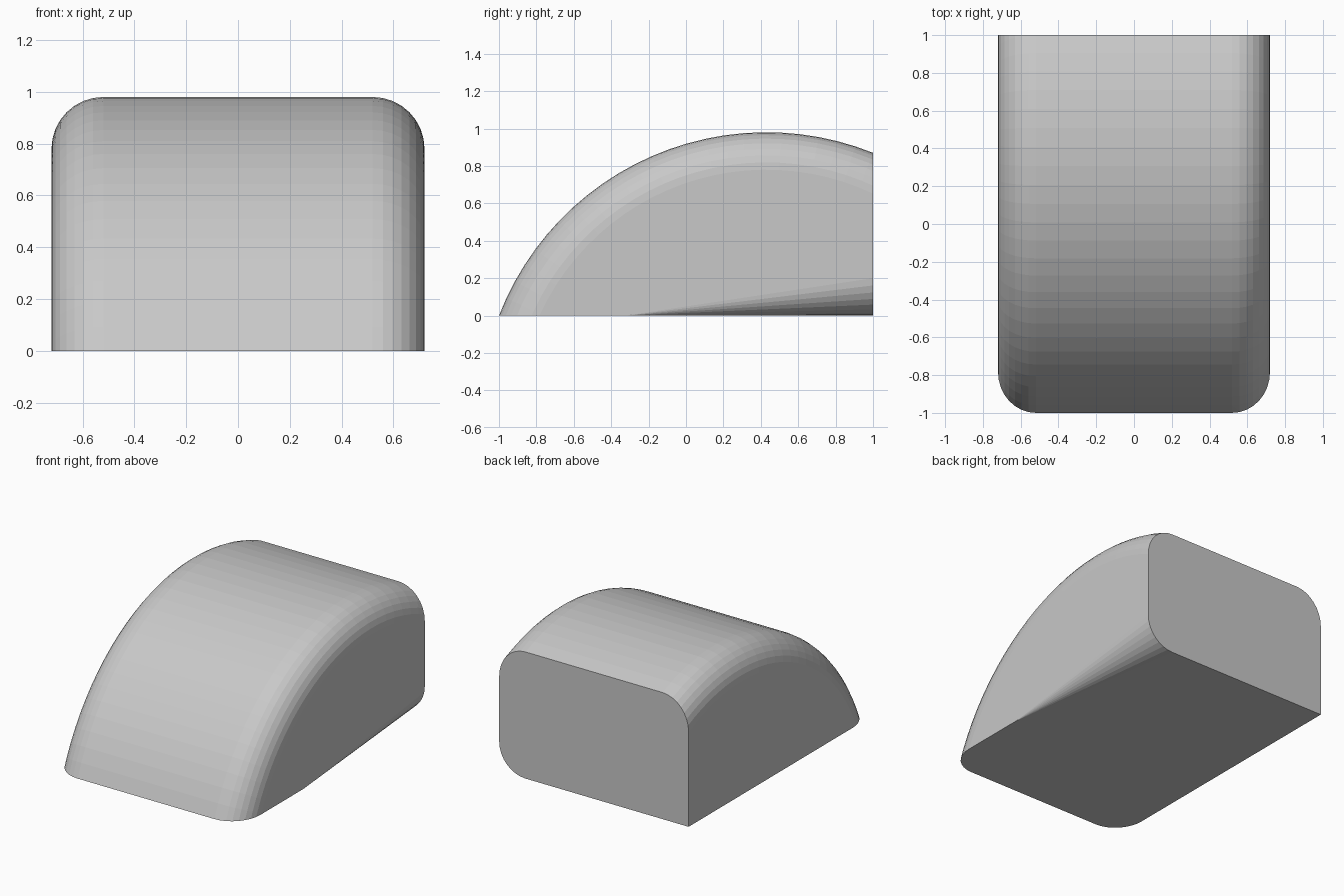
import bpy, bmesh
from math import sin, cos, atan2, pi
from mathutils import Vector

cube = bpy.data.objects.get("Cube")
if cube:
    bpy.data.objects.remove(cube, do_unlink=True)

HALF, FILLET = 0.72, 0.2            # half width, edge rounding
CY, CZ, R = 0.43, -0.553, 1.533     # centre and radius of the curved top
STEPS, SEGS = 24, 8

grey = bpy.data.materials.new("light grey")
grey.use_nodes = True
colour = (0.58, 0.58, 0.58, 1)
grey.diffuse_color = colour
grey.node_tree.nodes["Principled BSDF"].inputs["Base Color"].default_value = colour


def hull(points):
    """Convex solid around the points."""
    bm = bmesh.new()
    for p in points:
        bm.verts.new(p)
    bmesh.ops.remove_doubles(bm, verts=bm.verts[:], dist=1e-4)
    bmesh.ops.convex_hull(bm, input=bm.verts[:])
    loose = [v for v in bm.verts if not v.link_faces]
    bmesh.ops.delete(bm, geom=loose, context='VERTS')
    return bm


def chop(bm, point, normal):
    """Remove what lies on the normal's side of a plane and close the cut."""
    bmesh.ops.bisect_plane(bm, geom=bm.verts[:] + bm.edges[:] + bm.faces[:], dist=1e-5,
                           plane_co=point, plane_no=normal, clear_outer=True)
    points = [v.co.copy() for v in bm.verts]
    bm.free()
    return hull(points)


# Curved top with rounded sides, swept about the x axis through its centre
start = atan2(-CZ, -1 - CY)
end = atan2((R * R - (1 - CY) ** 2) ** 0.5, 1 - CY)
step = (start - end) / STEPS
points = [Vector((s * HALF, CY, CZ)) for s in (-1, 1)]
for i in range(-1, STEPS + 10):
    a = start - i * step
    for j in range(SEGS + 1):
        t = j / SEGS * pi / 2
        x = HALF - FILLET + FILLET * sin(t)
        r = R - FILLET + FILLET * cos(t)
        points += [Vector((s * x, CY + r * cos(a), CZ + r * sin(a))) for s in (-1, 1)]
bm = hull(points)

# Flat base and flat back
bm = chop(bm, Vector((0, 0, 0)), Vector((0, 0, -1)))
bm = chop(bm, Vector((0, 1, 0)), Vector((0, 1, 0)))

# Tapering rounding on the lower left edge, growing towards the back
apex = Vector((HALF, -0.32, 0))
rim = [Vector((HALF - FILLET + FILLET * cos(k / SEGS * pi / 2), 1,
               FILLET - FILLET * sin(k / SEGS * pi / 2))) for k in range(SEGS + 1)]
for p, q in zip(rim, rim[1:]):
    normal = (p - apex).cross(q - apex).normalized()
    if normal.x < 0:
        normal.negate()
    bm = chop(bm, apex, normal)

# Merge coplanar triangles into clean faces
bmesh.ops.dissolve_limit(bm, angle_limit=0.002, verts=bm.verts[:], edges=bm.edges[:])
bmesh.ops.recalc_face_normals(bm, faces=bm.faces[:])
mesh = bpy.data.meshes.new("rounded_block")
bm.to_mesh(mesh)
bm.free()
mesh.materials.append(grey)
block = bpy.data.objects.new("rounded_block", mesh)
bpy.context.collection.objects.link(block)
